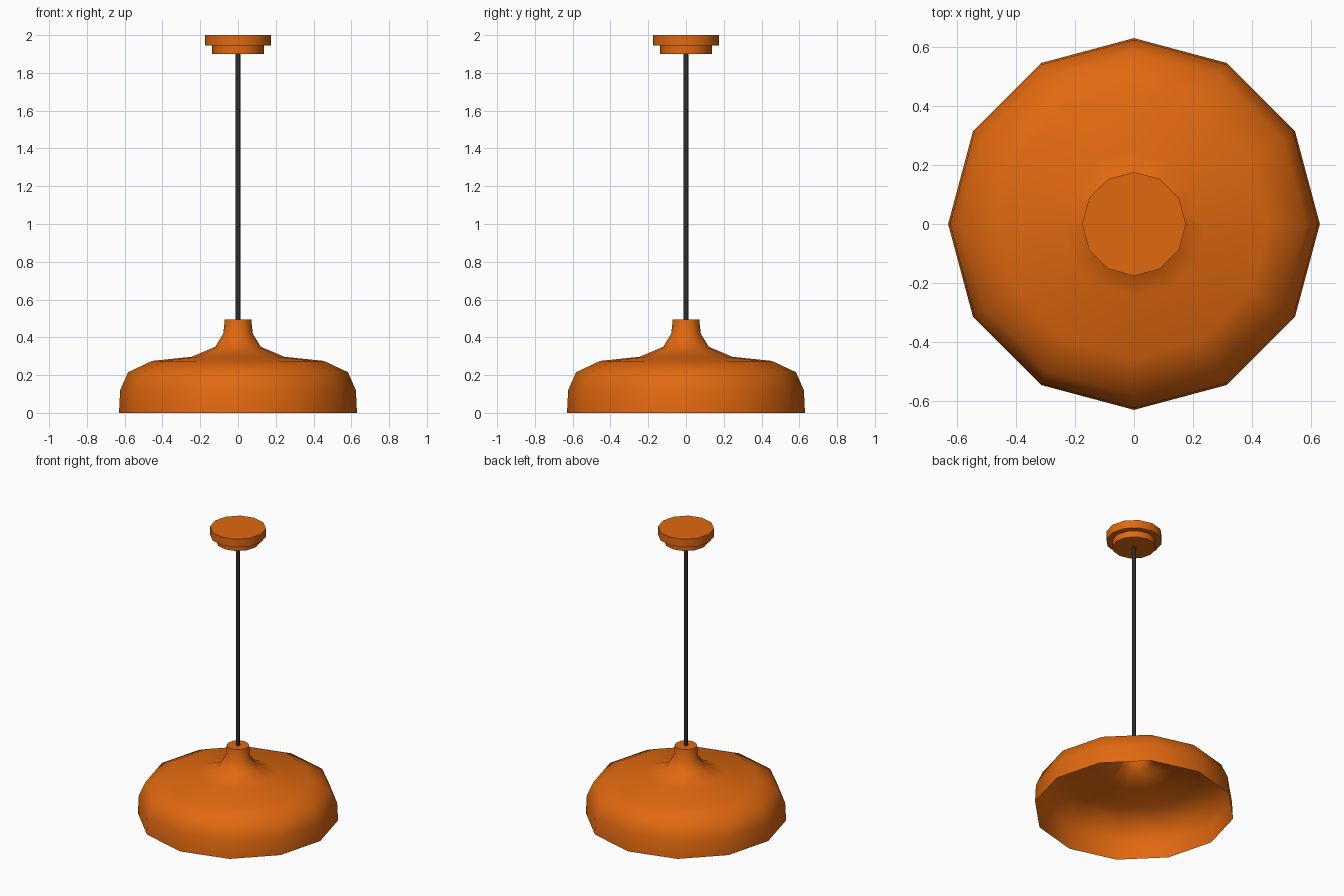
import bpy, bmesh, math

if "Cube" in bpy.data.objects:
    bpy.data.objects.remove(bpy.data.objects["Cube"])


def material(name, rgb):
    m = bpy.data.materials.new(name)
    m.diffuse_color = (*rgb, 1.0)
    m.use_nodes = True
    m.node_tree.nodes["Principled BSDF"].inputs["Base Color"].default_value = m.diffuse_color
    return m


orange = material("burnt orange", (0.75, 0.14, 0.005))
black = material("soft black", (0.025, 0.025, 0.025))


def lathe(name, profile, sides, mat, cap_bottom=True, cap_top=True, angle=50):
    """Revolve an (r, z) profile, listed bottom to top, around the z axis."""
    bm = bmesh.new()
    rings = [[bm.verts.new((r * math.cos(math.tau * i / sides),
                            r * math.sin(math.tau * i / sides), z))
              for i in range(sides)] for r, z in profile]
    for a, b in zip(rings, rings[1:]):
        for i in range(sides):
            j = (i + 1) % sides
            bm.faces.new((a[i], a[j], b[j], b[i]))
    if cap_bottom:
        bm.faces.new(rings[0][::-1])
    if cap_top:
        bm.faces.new(rings[-1])
    mesh = bpy.data.meshes.new(name)
    bm.to_mesh(mesh)
    bm.free()
    mesh.materials.append(mat)
    obj = bpy.data.objects.new(name, mesh)
    bpy.context.collection.objects.link(obj)
    bpy.ops.object.select_all(action='DESELECT')
    obj.select_set(True)
    bpy.context.view_layer.objects.active = obj
    bpy.ops.object.shade_smooth_by_angle(angle=math.radians(angle))
    return obj


# Open-bottomed lamp shade with a closed neck
lathe("lamp_shade",
      [(0.63, 0), (0.624, 0.12), (0.582, 0.215), (0.455, 0.275),
       (0.245, 0.297), (0.12, 0.35), (0.078, 0.42), (0.07, 0.495)],
      12, orange, cap_bottom=False)

# Hanging cord
lathe("cord", [(0.014, 0.49), (0.014, 1.905)], 8, black)

# Two-step ceiling canopy
lathe("canopy_lower", [(0.137, 1.9), (0.137, 1.945)], 12, orange)
lathe("canopy_upper", [(0.176, 1.944), (0.176, 2.0)], 12, orange)
